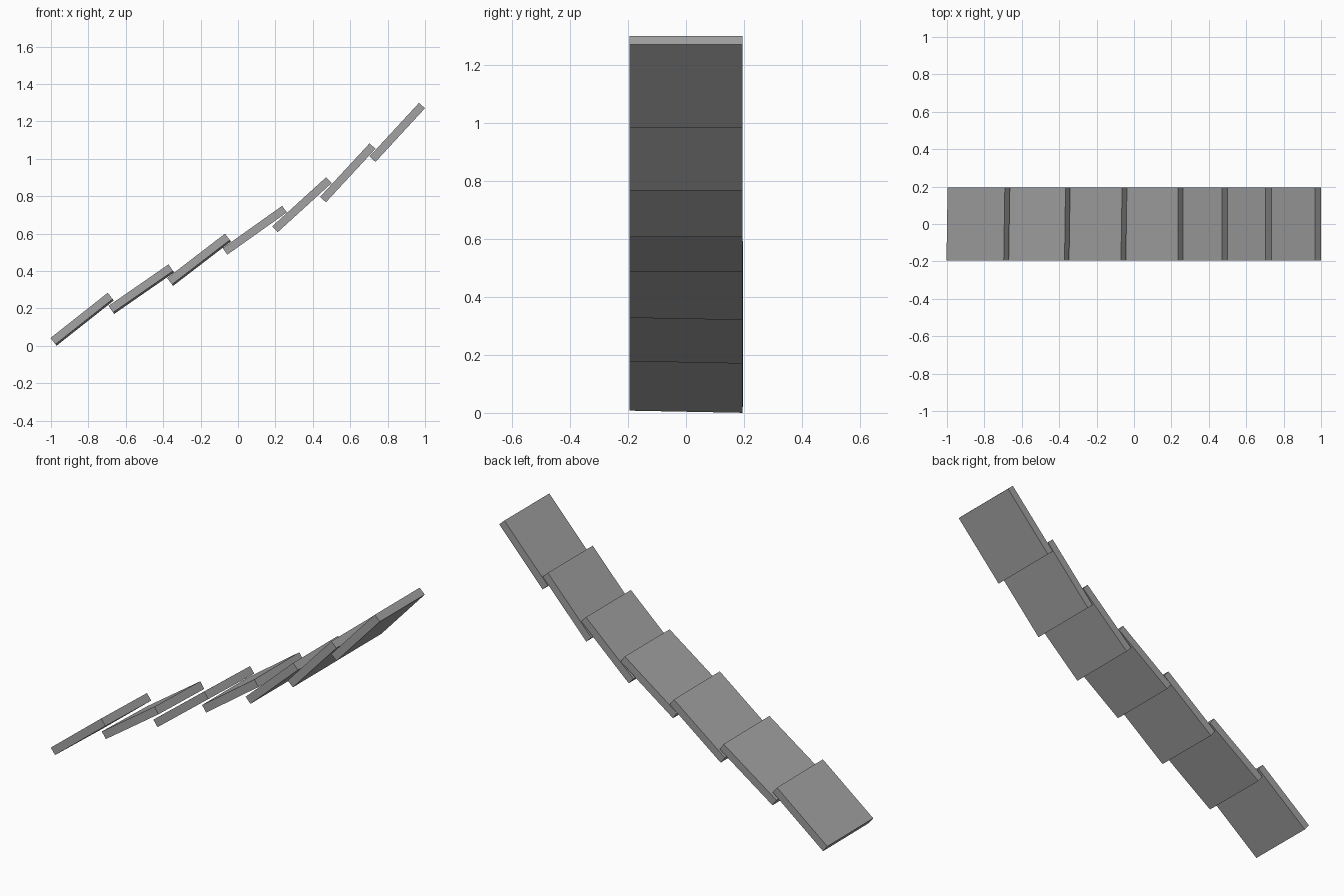
import bpy
import bmesh
from math import radians
from mathutils import Matrix, Vector

if "Cube" in bpy.data.objects:
    bpy.data.objects.remove(bpy.data.objects["Cube"], do_unlink=True)

SIDE, THICK = 0.39, 0.043

grey = bpy.data.materials.new("stone_grey")
grey.use_nodes = True
colour = (0.36, 0.36, 0.36, 1)
grey.diffuse_color = colour
grey.node_tree.nodes["Principled BSDF"].inputs["Base Color"].default_value = colour


def add_slab(name, x, z, pitch, roll):
    """Square slab pivoted on the middle of its lower left edge."""
    mesh = bpy.data.meshes.new(name)
    bm = bmesh.new()
    bmesh.ops.create_cube(bm, size=1)
    bmesh.ops.scale(bm, vec=(SIDE, SIDE, THICK), verts=bm.verts)
    bmesh.ops.translate(bm, vec=(SIDE / 2, 0, THICK / 2), verts=bm.verts)
    bm.to_mesh(mesh)
    bm.free()
    mesh.materials.append(grey)
    slab = bpy.data.objects.new(name, mesh)
    bpy.context.collection.objects.link(slab)
    slab.matrix_world = (Matrix.Translation(Vector((x, 0, z)))
                         @ Matrix.Rotation(radians(-pitch), 4, "Y")
                         @ Matrix.Rotation(radians(-roll), 4, "X"))


# Overlapping slabs climbing to the left: x, z, pitch, roll
slabs = [
    (-0.973, 0.004, 38.3, 1.4),
    (-0.665, 0.174, 34.7, 1.4),
    (-0.35, 0.324, 37.5, 1.4),
    (-0.057, 0.487, 35.4, 0),
    (0.212, 0.607, 42.3, 0),
    (0.47, 0.767, 47.2, 0),
    (0.735, 0.983, 47.3, 0),
]
for i, placement in enumerate(slabs, 1):
    add_slab(f"slab_{i}", *placement)
